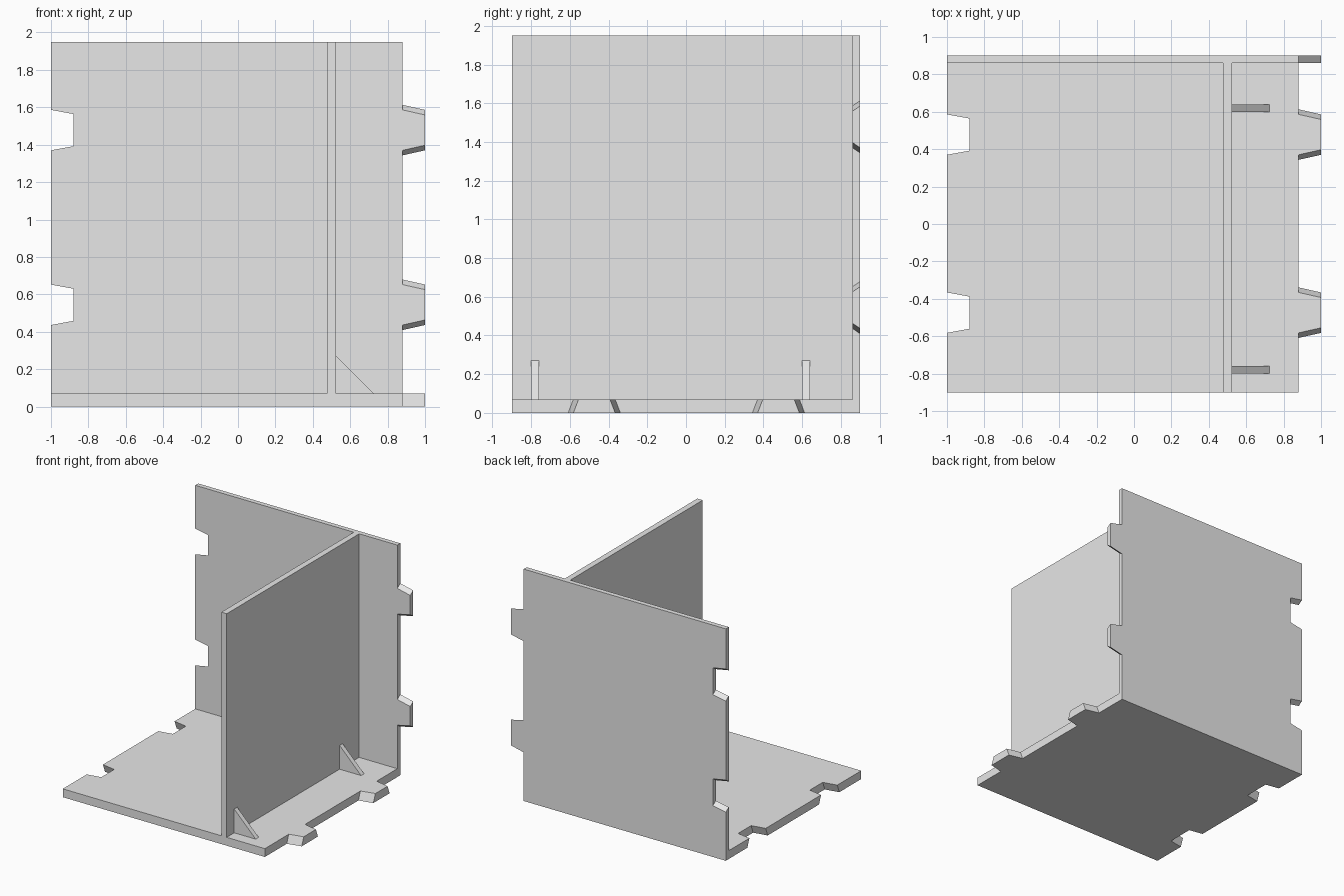
import bpy
import bmesh
from mathutils import Vector

cube = bpy.data.objects.get("Cube")
if cube:
    bpy.data.objects.remove(cube)

GREY = (0.8, 0.8, 0.8, 1.0)
mat = bpy.data.materials.new("plain_grey")
mat.use_nodes = True
mat.diffuse_color = GREY
mat.node_tree.nodes["Principled BSDF"].inputs["Base Color"].default_value = GREY

LEFT, RIGHT = -1.0, 0.88      # panel edges
REACH = 0.12                  # dovetail length
FLARE = 0.027                 # dovetail widening through the thickness


def loft(name, near, far):
    """Solid between two outlines that have the same number of points."""
    bm = bmesh.new()
    a = [bm.verts.new(p) for p in near]
    b = [bm.verts.new(p) for p in far]
    bm.faces.new(a)
    bm.faces.new(b[::-1])
    for i in range(len(a)):
        j = (i + 1) % len(a)
        bm.faces.new((a[j], a[i], b[i], b[j]))
    bmesh.ops.recalc_face_normals(bm, faces=bm.faces)
    mesh = bpy.data.meshes.new(name)
    bm.to_mesh(mesh)
    bm.free()
    obj = bpy.data.objects.new(name, mesh)
    mesh.materials.append(mat)
    bpy.context.collection.objects.link(obj)
    return obj


def box(name, lo, hi):
    ring = [(lo[0], lo[1]), (hi[0], lo[1]), (hi[0], hi[1]), (lo[0], hi[1])]
    return loft(name, [(x, y, lo[2]) for x, y in ring],
                [(x, y, hi[2]) for x, y in ring])


def outline(low, high, centres, grow):
    """Panel edge with tabs on one side and matching notches on the other."""
    pts = [(LEFT, low), (RIGHT, low)]
    for c in centres:
        root, tip = 0.108 + grow, 0.081 + grow
        pts += [(RIGHT, c - root), (RIGHT + REACH, c - tip),
                (RIGHT + REACH, c + tip), (RIGHT, c + root)]
    pts += [(RIGHT, high), (LEFT, high)]
    for c in reversed(centres):
        mouth, deep = 0.108 + grow, 0.086 + grow
        pts += [(LEFT, c + mouth), (LEFT + REACH, c + deep),
                (LEFT + REACH, c - deep), (LEFT, c - mouth)]
    return pts


# Floor panel: dovetails widen towards the underside
floor = (-0.9, 0.9, (-0.474, 0.478))
loft("floor_panel",
     [Vector((x, y, 0.07)) for x, y in outline(*floor, 0)],
     [Vector((x, y, 0.0)) for x, y in outline(*floor, FLARE)])

# Back panel: dovetails widen towards the rear
back = (0.07, 1.95, (0.544, 1.478))
loft("back_panel",
     [Vector((x, 0.86, z)) for x, z in outline(*back, 0)],
     [Vector((x, 0.9, z)) for x, z in outline(*back, FLARE)])

# Upright divider
box("divider_wall", (0.475, -0.9, 0.07), (0.525, 0.86, 1.95))

# Triangular braces between divider and floor
for name, y in (("front_brace", -0.78), ("rear_brace", 0.62)):
    tri = [(0.525, 0.07), (0.725, 0.07), (0.525, 0.27)]
    loft(name, [(x, y - 0.02, z) for x, z in tri],
         [(x, y + 0.02, z) for x, z in tri])
